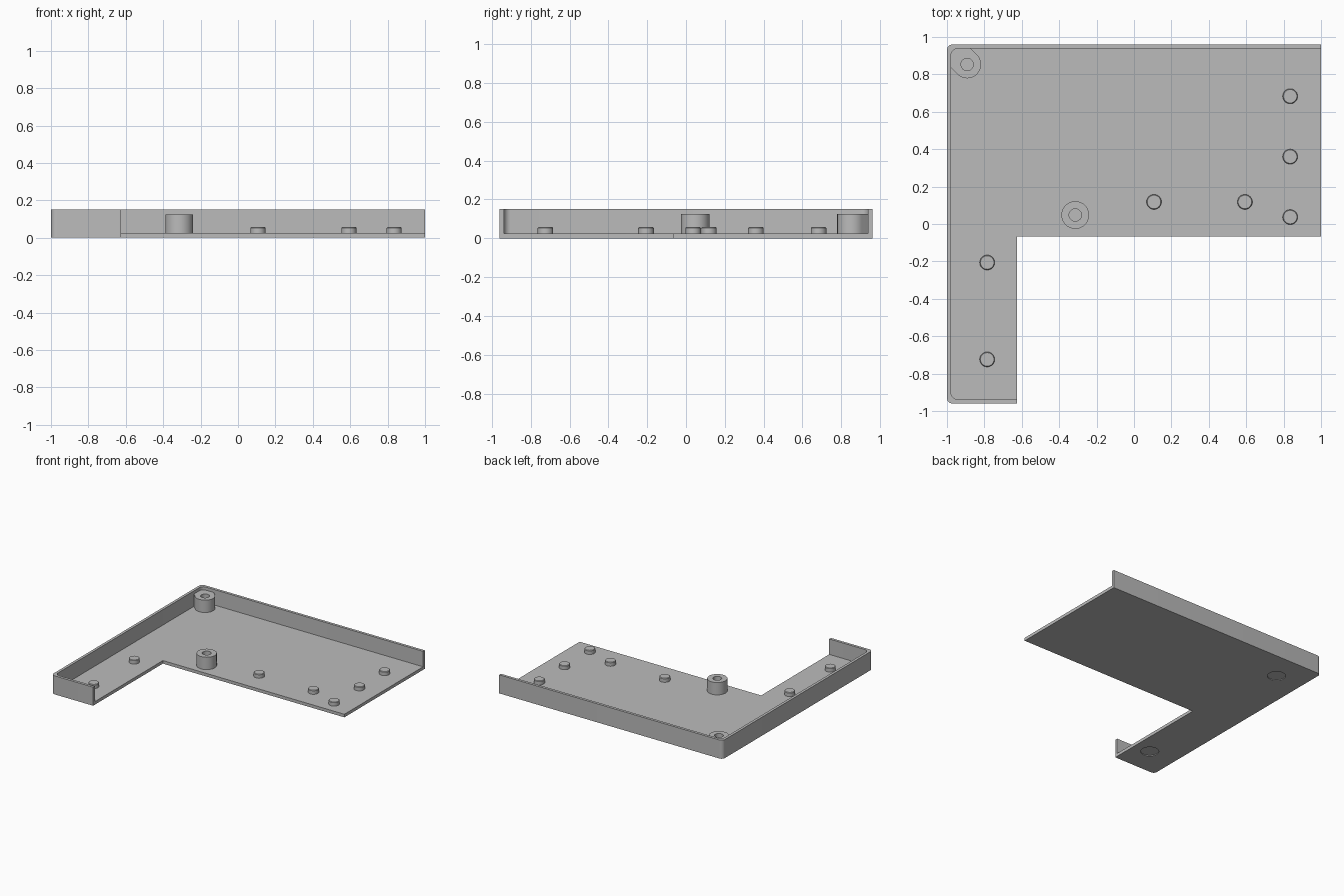
import bpy, bmesh, math
from math import cos, sin, pi

cube = bpy.data.objects.get("Cube")
if cube:
    bpy.data.objects.remove(cube, do_unlink=True)

grey = bpy.data.materials.new("plain grey")
grey.use_nodes = True
colour = (0.5, 0.5, 0.5, 1)
grey.diffuse_color = colour
grey.node_tree.nodes["Principled BSDF"].inputs["Base Color"].default_value = colour

FLOOR, RIM, BOSS_TOP, PEG_TOP = 0.025, 0.15, 0.125, 0.057
LEFT, RIGHT, BACK, FRONT = -1.0, 1.0, 0.96, -0.96
LEG_X, STEP_Y, WALL = -0.625, -0.068, 0.022


def arc(x, y, r, a0, a1, n=8):
    """Points along an arc, angles in degrees."""
    angles = [math.radians(a0 + (a1 - a0) * i / n) for i in range(n + 1)]
    return [(x + r * cos(a), y + r * sin(a)) for a in angles]


def prism(name, outline, z0, z1, chamfer=0):
    """Extrude a closed outline upward, optionally chamfering its top edge."""
    bm = bmesh.new()
    base = bm.faces.new([bm.verts.new((x, y, z0)) for x, y in outline])
    geom = bmesh.ops.extrude_face_region(bm, geom=[base], use_keep_orig=True)["geom"]
    top = [v for v in geom if isinstance(v, bmesh.types.BMVert)]
    for v in top:
        v.co.z = z1
    if chamfer:
        rim = [e for e in bm.edges if all(v in top for v in e.verts)]
        bmesh.ops.bevel(bm, geom=rim, offset=chamfer, segments=1, affect='EDGES')
    bmesh.ops.recalc_face_normals(bm, faces=bm.faces[:])
    mesh = bpy.data.meshes.new(name)
    bm.to_mesh(mesh)
    bm.free()
    mesh.materials.append(grey)
    obj = bpy.data.objects.new(name, mesh)
    bpy.context.collection.objects.link(obj)
    return obj


def select(obj):
    bpy.ops.object.select_all(action='DESELECT')
    obj.select_set(True)
    bpy.context.view_layer.objects.active = obj


def smooth(obj):
    select(obj)
    bpy.ops.object.shade_smooth_by_angle(angle=math.radians(30))


def disc(x, y, r):
    return arc(x, y, r, 0, 360, 40)[:-1]


def drill(obj, x, y, r, z0, z1):
    """Cut a round hole and discard the cutter."""
    cutter = prism("hole_cutter", disc(x, y, r), z0, z1)
    cutter.hide_render = True
    mod = obj.modifiers.new("hole", 'BOOLEAN')
    mod.operation, mod.solver, mod.object = 'DIFFERENCE', 'EXACT', cutter
    select(obj)
    bpy.ops.object.modifier_apply(modifier=mod.name)
    bpy.data.objects.remove(cutter, do_unlink=True)


# Rounded left edge shared by the floor and the rim
R = 0.03
outer = arc(LEFT + R, BACK - R, R, 90, 180) + arc(LEFT + R, FRONT + R, R, 180, 270)
I = WALL + 0.035
inner = arc(LEFT + I, FRONT + I, 0.035, 270, 180) + arc(LEFT + I, BACK - I, 0.035, 180, 90)

# L-shaped floor with shallow foot recesses underneath
floor = prism("floor_plate", [(RIGHT, BACK)] + outer +
              [(LEG_X, FRONT), (LEG_X, STEP_Y), (RIGHT, STEP_Y)], 0, FLOOR)
for y in (0.73, -0.73):
    drill(floor, -0.765, y, 0.067, -0.05, 0.006)
smooth(floor)

# Rim wall along the back, left and front of the leg
smooth(prism("rim_wall", [(RIGHT, BACK)] + outer + [(LEG_X, FRONT), (LEG_X, FRONT + WALL)] +
             inner + [(RIGHT, BACK - WALL)], FLOOR, RIM))

# Screw bosses: one free-standing, one merged diagonally into the corner
BR, HR = 0.074, 0.033
bx, by = -0.314, 0.048
boss = prism("middle_screw_boss", disc(bx, by, BR), FLOOR, BOSS_TOP)
drill(boss, bx, by, HR, FLOOR - 0.02, RIM)
smooth(boss)

cx, cy = -0.892, 0.853
wx, wy, reach = LEFT + WALL, BACK - WALL, BR * math.sqrt(2)
outline = arc(cx, cy, BR, -135, 45, 24) + [(cx + reach - (wy - cy), wy), (wx, wy),
                                           (wx, cy - reach + (cx - wx))]
boss = prism("corner_screw_boss", outline, FLOOR, BOSS_TOP)
drill(boss, cx, cy, HR, FLOOR - 0.02, RIM)
smooth(boss)

# Locating pegs
pegs = [(0.835, 0.683), (0.835, 0.36), (0.835, 0.037), (0.593, 0.118),
        (0.107, 0.118), (-0.785, -0.206), (-0.785, -0.724)]
for i, (x, y) in enumerate(pegs):
    smooth(prism(f"locating_peg_{i + 1}", disc(x, y, 0.04), FLOOR, PEG_TOP, 0.004))
